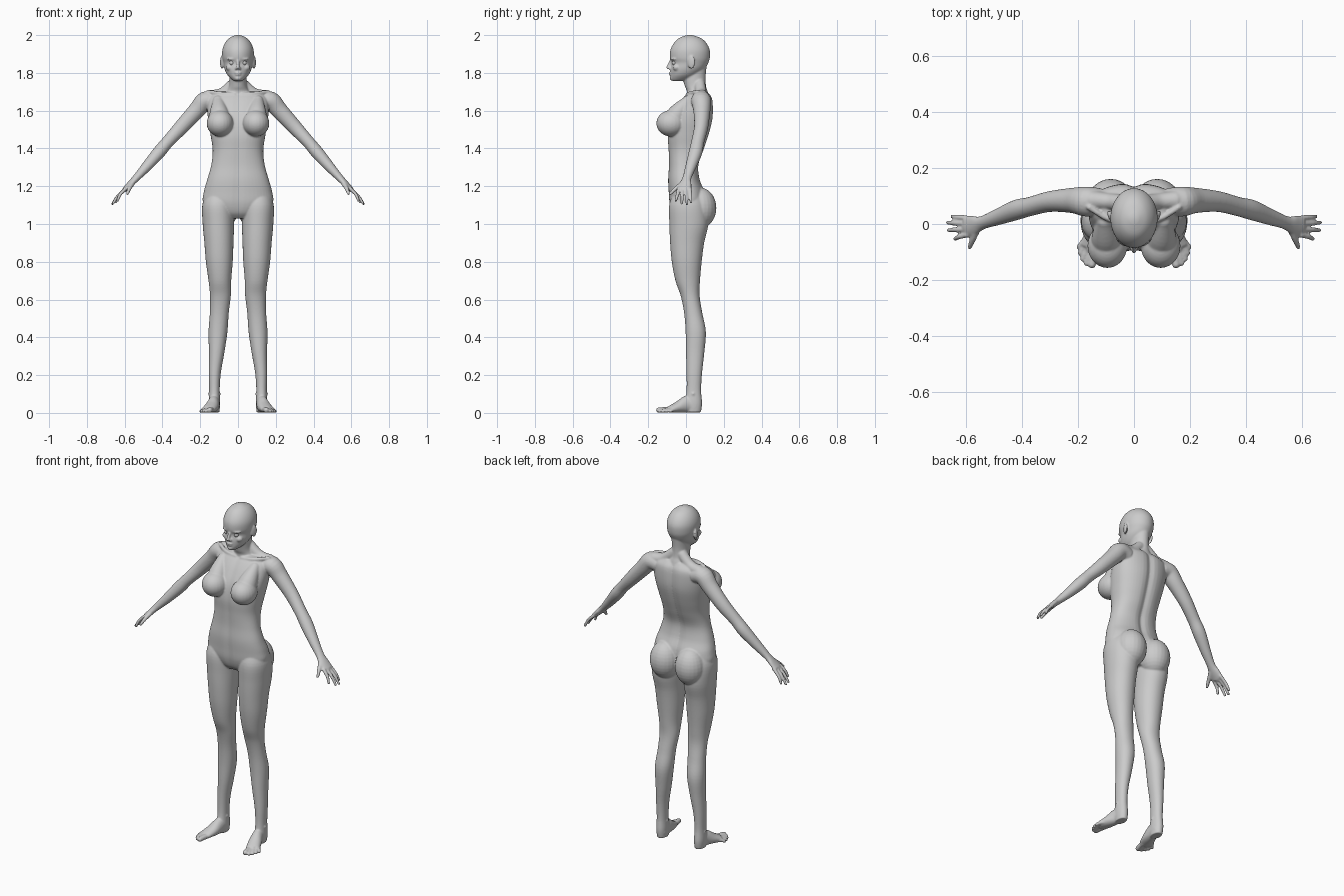
import bpy, bmesh, math
from mathutils import Vector, Matrix

bm = bmesh.new()


def smooth_rows(rows, steps=5):
    """Catmull-Rom interpolation of equally long tuples."""
    out = []
    for i in range(len(rows) - 1):
        p0, p1, p2, p3 = (rows[max(i - 1, 0)], rows[i], rows[i + 1], rows[min(i + 2, len(rows) - 1)])
        for s in range(steps):
            t = s / steps
            out.append([0.5 * (2 * b + (c - a) * t + (2 * a - 5 * b + 4 * c - d) * t * t
                               + (3 * b - a - 3 * c + d) * t ** 3) for a, b, c, d in zip(p0, p1, p2, p3)])
    return out + [list(rows[-1])]


def skin(rings):
    """Closed surface through a list of point rings."""
    loops = [[bm.verts.new(p) for p in ring] for ring in rings]
    n = len(loops[0])
    for a, b in zip(loops, loops[1:]):
        for i in range(n):
            bm.faces.new((a[i], a[(i + 1) % n], b[(i + 1) % n], b[i]))
    bm.faces.new(loops[0][::-1])
    bm.faces.new(loops[-1])


def sides(mirror):
    return (1, -1) if mirror else (1,)


def stack(rows, mirror=False, power=2.0, groove=0.0, n=48):
    """Horizontal rings: (z, centre x, half width, front y, back y)."""
    for m in sides(mirror):
        rings = []
        for z, cx, w, yf, yb in smooth_rows(rows):
            ring = []
            for i in range(n):
                a = 2 * math.pi * i / n
                c, s = math.cos(a), math.sin(a)
                x = w * math.copysign(abs(c) ** (2 / power), c)
                y = (yf + yb) / 2 + (yb - yf) / 2 * math.copysign(abs(s) ** (2 / power), s)
                y -= groove * math.exp(-(x / 0.022) ** 2) * (1 if s > 0 else -0.35 if s < 0 else 0)
                ring.append((m * (cx + x), y, z))
            rings.append(ring)
        skin(rings)


def ball(c, r, mirror=False, tilt=0.0):
    r = (r, r, r) if isinstance(r, float) else r
    for m in sides(mirror):
        mat = (Matrix.Translation((m * c[0], c[1], c[2])) @ Matrix.Rotation(m * tilt, 4, 'Z')
               @ Matrix.Diagonal((*r, 1)))
        bmesh.ops.create_uvsphere(bm, u_segments=24, v_segments=16, radius=1, matrix=mat)


def tube(rows, mirror=True, n=24):
    """Tube along a path: (x, y, z, sideways radius, thickness radius)."""
    pts = smooth_rows(rows)
    for m in sides(mirror):
        rings = []
        for i, p in enumerate(pts):
            d = (Vector(pts[min(i + 1, len(pts) - 1)][:3]) - Vector(pts[max(i - 1, 0)][:3])).normalized()
            side = d.cross(Vector((0, 0, 1))).normalized()
            up = side.cross(d)
            ring = []
            for k in range(n):
                a = 2 * math.pi * k / n
                v = Vector(p[:3]) + side * p[3] * math.cos(a) + up * p[4] * math.sin(a)
                ring.append((m * v.x, v.y, v.z))
            rings.append(ring)
        skin(rings)
    for p in (rows[0], rows[-1]):
        ball(p[:3], min(p[3:]), mirror)


# Torso, with a spine groove
stack([(1.03, 0, .07, -.045, .06), (1.06, 0, .12, -.072, .09), (1.11, 0, .183, -.088, .105),
       (1.17, 0, .181, -.093, .10), (1.235, 0, .163, -.096, .075), (1.31, 0, .142, -.092, .068),
       (1.39, 0, .134, -.094, .095), (1.47, 0, .145, -.098, .122), (1.55, 0, .158, -.085, .142),
       (1.62, 0, .163, -.05, .145), (1.67, 0, .155, -.015, .138), (1.70, 0, .11, .015, .115)],
      power=2.3, groove=.013)
ball((.083, .073, 1.085), (.086, .088, .108), True)                       # buttocks
tube([(.105, .01, 1.65, .03, .03), (.10, -.04, 1.59, .05, .05), (.095, -.07, 1.54, .06, .06)])
ball((.095, -.078, 1.533), (.071, .079, .07), True)                       # breasts
tube([(.025, .072, 1.74, .03, .03), (.085, .08, 1.688, .03, .032), (.15, .085, 1.672, .035, .037)])
tube([(.02, .008, 1.685, .01, .01), (.09, .018, 1.69, .01, .011), (.16, .06, 1.70, .01, .011)])  # collarbones

# Neck and head
stack([(1.65, 0, .085, .0, .13), (1.70, 0, .062, .005, .115), (1.73, 0, .048, -.006, .106),
       (1.78, 0, .045, -.016, .104), (1.84, 0, .046, .0, .11)])
stack([(1.757, 0, .02, -.074, -.01), (1.768, 0, .036, -.081, .03), (1.79, 0, .057, -.082, .065),
       (1.82, 0, .071, -.082, .098), (1.853, 0, .077, -.077, .118), (1.88, 0, .083, -.085, .126),
       (1.92, 0, .083, -.083, .126), (1.955, 0, .071, -.066, .11), (1.982, 0, .049, -.04, .083),
       (1.997, 0, .022, -.005, .045), (2.001, 0, .006, .015, .026)])
tube([(0, -.078, 1.868, .007, .007), (0, -.089, 1.843, .008, .008), (0, -.096, 1.829, .009, .009)], False)
ball((.009, -.085, 1.824), .008, True)                                    # nostrils
ball((0, -.081, 1.801), (.019, .010, .005))                               # upper lip
ball((0, -.080, 1.791), (.016, .010, .005))                               # lower lip
ball((0, -.074, 1.771), (.017, .012, .011))                               # chin
ball((.037, -.066, 1.873), (.025, .012, .006), True, .45)                 # brows
ball((.042, -.050, 1.828), (.022, .020, .018), True)                      # cheeks
ball((.085, .028, 1.856), (.008, .021, .035), True, -.35)                 # ears

# Arms down to the palms
tube([(.12, .078, 1.645, .05, .045), (.172, .08, 1.652, .053, .05), (.22, .084, 1.60, .045, .045),
      (.30, .08, 1.513, .037, .039), (.372, .062, 1.435, .034, .033), (.42, .05, 1.378, .036, .034),
      (.485, .025, 1.303, .029, .027), (.54, .005, 1.243, .024, .019), (.57, -.004, 1.212, .034, .016),
      (.60, -.009, 1.182, .038, .013)])
# Fingers: base y, tip position
for y, tip in ((.021, (.648, .027, 1.116)), (.001, (.664, .005, 1.106)),
               (-.019, (.661, -.022, 1.109)), (-.039, (.637, -.053, 1.125))):
    mid = [(a + b) / 2 for a, b in zip((.604, y, 1.18), tip)]
    tube([(.596, y, 1.186, .010, .010), (mid[0] + .004, mid[1], mid[2] + .003, .009, .009), (*tip, .0075, .0075)], n=12)
tube([(.56, -.018, 1.215, .014, .014), (.575, -.055, 1.187, .011, .011), (.586, -.083, 1.160, .008, .008)], n=12)

# Legs
stack([(1.17, .10, .065, -.065, .08), (1.10, .106, .083, -.089, .11), (1.0, .104, .083, -.088, .118),
       (.90, .101, .077, -.084, .096), (.80, .099, .071, -.075, .083), (.70, .096, .060, -.056, .074),
       (.62, .093, .055, -.028, .072), (.53, .099, .050, -.010, .086), (.43, .106, .050, -.002, .105),
       (.32, .113, .041, .0, .097), (.21, .123, .032, .003, .085), (.12, .125, .028, .003, .08),
       (.05, .125, .030, -.005, .085), (.003, .124, .026, .0, .079)], True, 2.1)
ball((.125, .038, .10), (.034, .017, .017), True)                         # ankle bones

# Feet and toes
tube([(.124, .05, .036, .029, .035), (.127, .01, .046, .03, .046), (.140, -.04, .031, .037, .031),
      (.157, -.085, .019, .038, .018)])
for i, (x, y) in enumerate(((.150, -.144), (.170, -.140), (.183, -.124), (.192, -.104), (.197, -.082))):
    r = .0145 if i == 0 else .0105 - i * .0004
    base = (.138 + .009 * i, -.088 + .009 * i)
    tube([(*base, .017, r, r), ((x + base[0]) / 2, (y + base[1]) / 2, .017, r, r), (x, y, r, r, r)], n=12)

# Fuse all parts into one smooth skin
bmesh.ops.recalc_face_normals(bm, faces=bm.faces)
mesh = bpy.data.meshes.new("body")
bm.to_mesh(mesh)
bm.free()
body = bpy.data.objects.new("body", mesh)
bpy.context.collection.objects.link(body)
fuse = body.modifiers.new("fuse", 'REMESH')
fuse.mode = 'VOXEL'
fuse.voxel_size = .0045
fuse.use_smooth_shade = True
soften = body.modifiers.new("soften", 'SMOOTH')
soften.factor = .5
soften.iterations = 5

# Eyes
for side, name in ((1, "left_eye"), (-1, "right_eye")):
    bpy.ops.mesh.primitive_uv_sphere_add(segments=24, ring_count=16, radius=.0135,
                                         location=(side * .032, -.060, 1.853))
    eye = bpy.context.object
    eye.name = name
    bpy.ops.object.shade_smooth()
